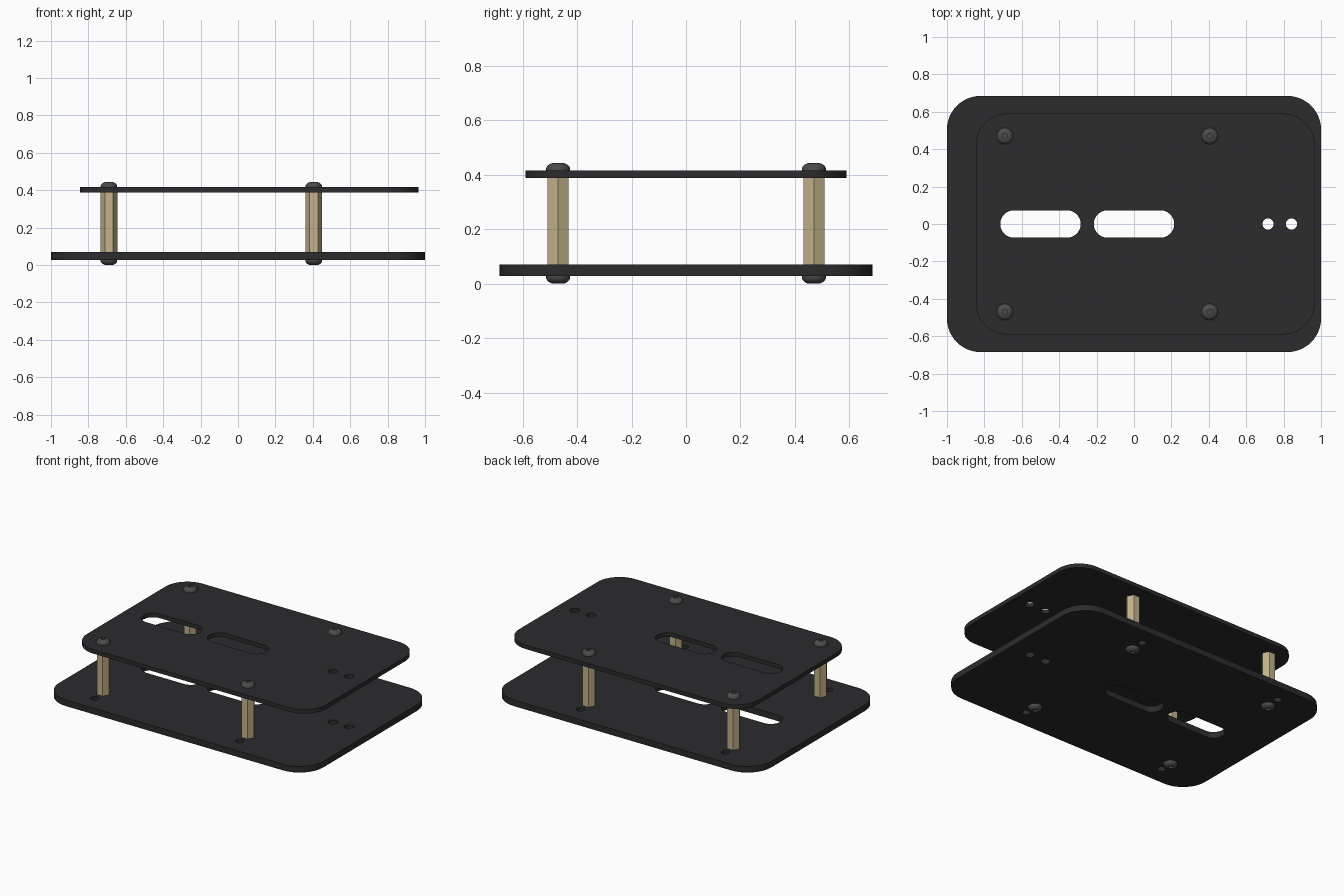
import bpy, bmesh
from math import pi, cos, sin

if "Cube" in bpy.data.objects:
    bpy.data.objects.remove(bpy.data.objects["Cube"])


def material(name, rgb):
    m = bpy.data.materials.new(name)
    m.diffuse_color = (*rgb, 1)
    m.use_nodes = True
    m.node_tree.nodes["Principled BSDF"].inputs["Base Color"].default_value = m.diffuse_color
    return m


BLACK = material("black_plate", (0.025, 0.025, 0.027))
BRASS = material("pale_brass", (0.55, 0.45, 0.26))
STEEL = material("dark_steel", (0.07, 0.07, 0.07))


def rounded(cx, cy, hx, hy, r, n=12):
    """Outline of a rounded rectangle (slot or circle when r equals the half size)."""
    pts = []
    for q, (sx, sy) in enumerate([(1, 1), (-1, 1), (-1, -1), (1, -1)]):
        for i in range(n + 1):
            a = (q + i / n) * pi / 2
            p = (cx + sx * (hx - r) + r * cos(a), cy + sy * (hy - r) + r * sin(a))
            if not pts or abs(p[0] - pts[-1][0]) + abs(p[1] - pts[-1][1]) > 1e-5:
                pts.append(p)
    if abs(pts[0][0] - pts[-1][0]) + abs(pts[0][1] - pts[-1][1]) < 1e-5:
        pts.pop()
    return pts


def shade(ob, mat):
    ob.data.materials.clear()
    ob.data.materials.append(mat)
    bpy.ops.object.select_all(action='DESELECT')
    ob.select_set(True)
    bpy.context.view_layer.objects.active = ob
    bpy.ops.object.shade_smooth_by_angle(angle=pi / 6)


def plate(name, outlines, z0, z1):
    """Filled outline with holes, extruded from z0 to z1."""
    cu = bpy.data.curves.new(name, 'CURVE')
    cu.dimensions, cu.fill_mode, cu.extrude = '2D', 'BOTH', (z1 - z0) / 2
    for pts in outlines:
        s = cu.splines.new('POLY')
        s.points.add(len(pts) - 1)
        for p, (x, y) in zip(s.points, pts):
            p.co = (x, y, 0, 1)
        s.use_cyclic_u = True
    ob = bpy.data.objects.new(name, cu)
    bpy.context.collection.objects.link(ob)
    ob.location.z = (z0 + z1) / 2
    bpy.ops.object.select_all(action='DESELECT')
    ob.select_set(True)
    bpy.context.view_layer.objects.active = ob
    bpy.ops.object.convert(target='MESH')
    ob = bpy.context.object
    bm = bmesh.new()
    bm.from_mesh(ob.data)
    bmesh.ops.remove_doubles(bm, verts=bm.verts, dist=1e-5)
    bmesh.ops.recalc_face_normals(bm, faces=bm.faces)
    bm.to_mesh(ob.data)
    bm.free()
    shade(ob, BLACK)


def lathe(name, profile, sides, loc, mat, flip=1):
    """Solid of revolution from (radius, z) rings, capped at both ends."""
    bm = bmesh.new()
    rings = [[bm.verts.new((r * cos(2 * pi * i / sides), r * sin(2 * pi * i / sides), z * flip))
              for i in range(sides)] for r, z in profile]
    for a, b in zip(rings, rings[1:]):
        for i in range(sides):
            j = (i + 1) % sides
            bm.faces.new((a[i], a[j], b[j], b[i]))
    bm.faces.new(rings[0])
    bm.faces.new(rings[-1])
    bmesh.ops.recalc_face_normals(bm, faces=bm.faces)
    me = bpy.data.meshes.new(name)
    bm.to_mesh(me)
    bm.free()
    ob = bpy.data.objects.new(name, me)
    ob.location = loc
    bpy.context.collection.objects.link(ob)
    shade(ob, mat)


B0, B1, T0, T1 = 0.028, 0.07, 0.388, 0.416      # plate heights
posts = [(x, y) for x in (-0.69, 0.405) for y in (-0.47, 0.47)]

# Plates: two slots and two cable holes, plus spare holes beside the posts below
holes = [rounded(x, 0, 0.215, 0.073, 0.073) for x in (-0.5, 0)]
holes += [rounded(x, 0, 0.03, 0.03, 0.03, 6) for x in (0.717, 0.842)]
spare = [rounded(x, y * 0.56 / 0.47, 0.026, 0.026, 0.026, 6) for x, y in posts]
plate("bottom_plate", [rounded(0, 0, 1, 0.685, 0.18)] + holes + spare, B0, B1)
plate("top_plate", [rounded(0.06, 0, 0.905, 0.59, 0.165)] + holes, T0, T1)

# Hexagonal standoffs with a domed, recessed screw head at each end
head = [(0.044, 0), (0.044, 0.008), (0.041, 0.015), (0.035, 0.021), (0.026, 0.026),
        (0.02, 0.0275), (0.014, 0.0275), (0.014, 0.014)]
for i, (x, y) in enumerate(posts):
    lathe(f"standoff_{i}", [(0.0445, B1), (0.0445, T0)], 6, (x, y, 0), BRASS)
    lathe(f"top_screw_{i}", head, 24, (x, y, T1), STEEL)
    lathe(f"bottom_screw_{i}", head, 24, (x, y, B0), STEEL, -1)
